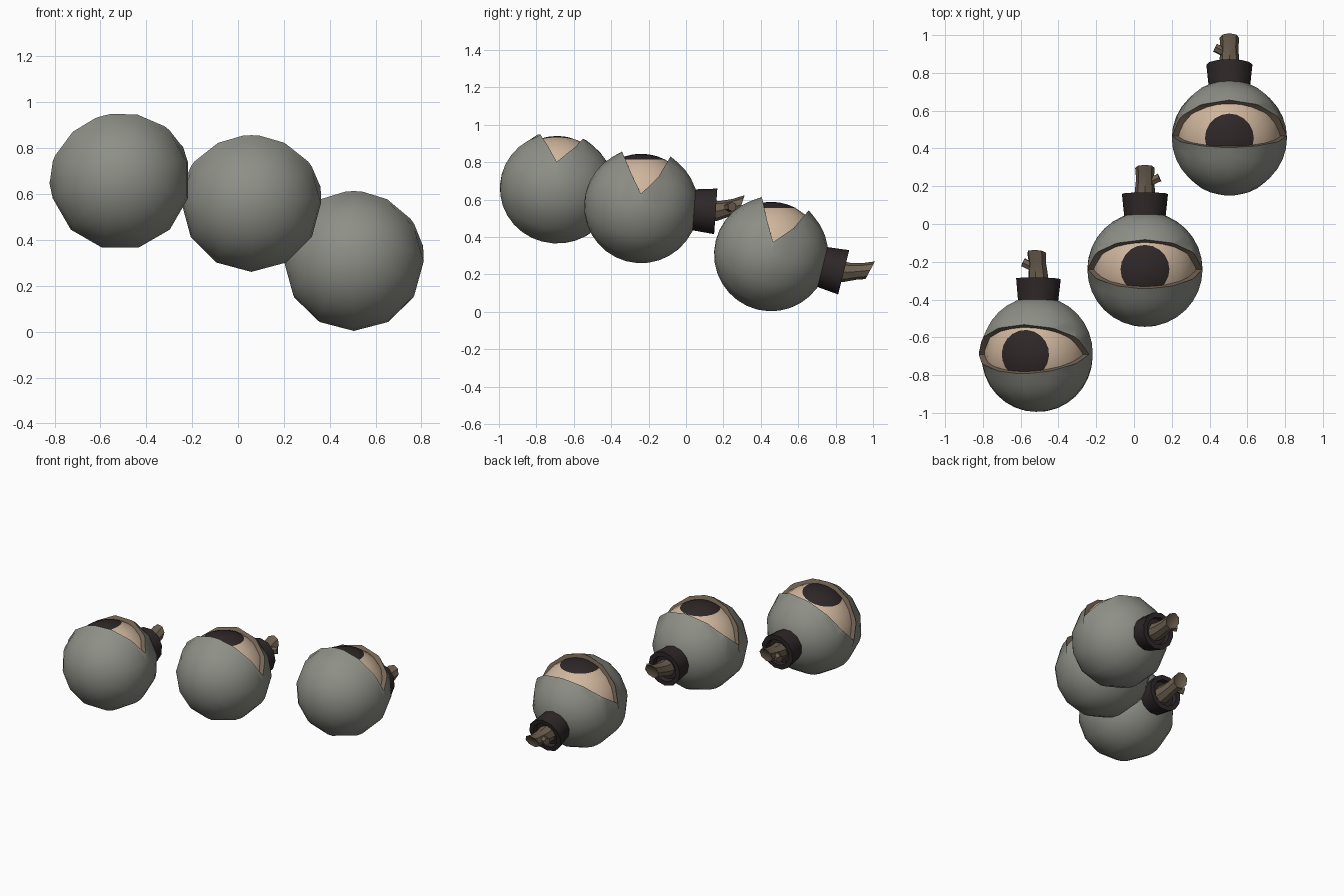
import bpy, bmesh, math
from mathutils import Matrix, Vector

if "Cube" in bpy.data.objects:
    bpy.data.objects.remove(bpy.data.objects["Cube"])


def material(name, rgb):
    m = bpy.data.materials.new(name)
    m.diffuse_color = (*rgb, 1)
    m.use_nodes = True
    m.node_tree.nodes["Principled BSDF"].inputs["Base Color"].default_value = m.diffuse_color
    return m


GREY = material("grey_shell", (0.27, 0.275, 0.24))
BROWN = material("brown_lid", (0.18, 0.13, 0.09))
CREAM = material("cream_eye", (0.63, 0.47, 0.34))
DARK = material("near_black", (0.028, 0.02, 0.021))
WOOD = material("stem_wood", (0.15, 0.115, 0.08))


def finish(name, bm, mats, matrix, angle=40):
    bmesh.ops.recalc_face_normals(bm, faces=bm.faces)
    mesh = bpy.data.meshes.new(name)
    bm.to_mesh(mesh)
    bm.free()
    ob = bpy.data.objects.new(name, mesh)
    bpy.context.collection.objects.link(ob)
    for m in mats:
        mesh.materials.append(m)
    ob.matrix_world = matrix
    if angle:
        smooth(ob, angle)
    return ob


def smooth(ob, angle):
    bpy.ops.object.select_all(action='DESELECT')
    ob.select_set(True)
    bpy.context.view_layer.objects.active = ob
    bpy.ops.object.shade_smooth_by_angle(angle=math.radians(angle))


def loft(rings, n):
    """Closed round body along +y; each ring is (y, z offset, radius, slant)."""
    bm = bmesh.new()
    loops = []
    for y, z, r, slant in rings:
        loop = []
        for i in range(n):
            a = 2 * math.pi * i / n
            dz = r * math.cos(a)
            loop.append(bm.verts.new((r * math.sin(a), y + slant * dz, z + dz)))
        loops.append(loop)
    for a, b in zip(loops, loops[1:]):
        for i in range(n):
            j = (i + 1) % n
            bm.faces.new((a[i], a[j], b[j], b[i]))
    bm.faces.new(loops[0])
    bm.faces.new(loops[-1])
    bmesh.ops.remove_doubles(bm, verts=bm.verts, dist=1e-5)
    return bm


def make_shell(tag, matrix):
    # ball with its poles along y
    bm = bmesh.new()
    bmesh.ops.create_uvsphere(bm, u_segments=12, v_segments=16, radius=0.305,
                              matrix=Matrix.Rotation(math.pi / 2, 4, 'X'))
    shell = finish("shell_" + tag, bm, [GREY, BROWN], matrix, 0)

    # V-shaped prism that opens the eyelids
    profile = [(-0.005, 0.062), (0.08, 0.16), (0.138, 0.275), (0.17, 0.45),
               (-0.17, 0.45), (-0.122, 0.283), (-0.064, 0.168)]
    bm = bmesh.new()
    face = bm.faces.new([bm.verts.new((-0.5, y, z)) for y, z in profile])
    out = bmesh.ops.extrude_face_region(bm, geom=[face])
    moved = [v for v in out["geom"] if isinstance(v, bmesh.types.BMVert)]
    bmesh.ops.translate(bm, verts=moved, vec=(1, 0, 0))
    for f in bm.faces:
        f.material_index = 1
    cutter = finish("lid_cutter", bm, [GREY, BROWN], matrix, 0)
    bpy.context.view_layer.update()

    mod = shell.modifiers.new("lids", 'BOOLEAN')
    mod.operation = 'DIFFERENCE'
    mod.solver = 'EXACT'
    mod.object = cutter
    bpy.context.view_layer.objects.active = shell
    bpy.ops.object.modifier_apply(modifier=mod.name)
    bpy.data.objects.remove(cutter)

    # slightly raised lid edges
    rim = {i for p in shell.data.polygons if p.material_index == 1 for i in p.vertices}
    for i in rim:
        v = shell.data.vertices[i]
        if v.co.length > 0.27:
            v.co = v.co.normalized() * 0.309
    smooth(shell, 40)


def make_eye(tag, centre, gaze):
    # eyeball whose pole is the middle of the pupil
    angles = [0, 9, 18, 27.5] + [27.5 + 152.5 * k / 10 for k in range(1, 11)]
    R = 0.28
    bm = loft([(R * math.cos(math.radians(a)), 0, R * math.sin(math.radians(a)), 0)
               for a in angles], 20)
    for f in bm.faces:
        f.material_index = int(f.calc_center_median().y > R * math.cos(math.radians(27.5)))
    turn = Vector((0, 1, 0)).rotation_difference(Vector(gaze)).to_matrix().to_4x4()
    finish("eyeball_" + tag, bm, [CREAM, DARK], Matrix.Translation(centre) @ turn)


def make_ornament(tag, centre, tilt, roll, gaze, side):
    matrix = (Matrix.Translation(centre) @ Matrix.Rotation(math.radians(roll), 4, 'Y')
              @ Matrix.Rotation(math.radians(tilt), 4, 'X'))
    make_shell(tag, matrix)
    make_eye(tag, centre, gaze)

    # flared collar with a recessed end
    collar = [(0.26, 0, 0.109, 0), (0.285, 0, 0.11, 0), (0.40, 0, 0.122, 0),
              (0.40, 0, 0.09, 0), (0.37, 0, 0.085, 0)]
    finish("collar_" + tag, loft(collar, 12), [DARK], matrix)

    # bent stem with a slanted, slightly hollow end
    stem = [(0.36, -0.005, 0.06, 0), (0.42, 0.005, 0.053, 0.05), (0.48, 0.025, 0.047, 0.1),
            (0.535, 0.045, 0.052, 0.25), (0.525, 0.045, 0.03, 0.25)]
    finish("stem_" + tag, loft(stem, 8), [WOOD], matrix)

    # little side twig
    twig = [(0, 0, 0.026, 0), (0.05, 0, 0.024, 0), (0.062, 0, 0.026, 0)]
    aim = Vector((0, 1, 0)).rotation_difference(Vector((side, 0.45, 0.1))).to_matrix().to_4x4()
    finish("twig_" + tag, loft(twig, 6), [WOOD],
           matrix @ Matrix.Translation((side * 0.02, 0.46, 0.025)) @ aim)


make_ornament("left", (-0.513, -0.69, 0.66), -4, -15, (-0.25, 0, 0.97), -1)
make_ornament("middle", (0.058, -0.24, 0.565), -4, 0, (0, 0, 1), 1)
make_ornament("right", (0.505, 0.455, 0.308), -14, 0, (0, 0, 1), -1)
